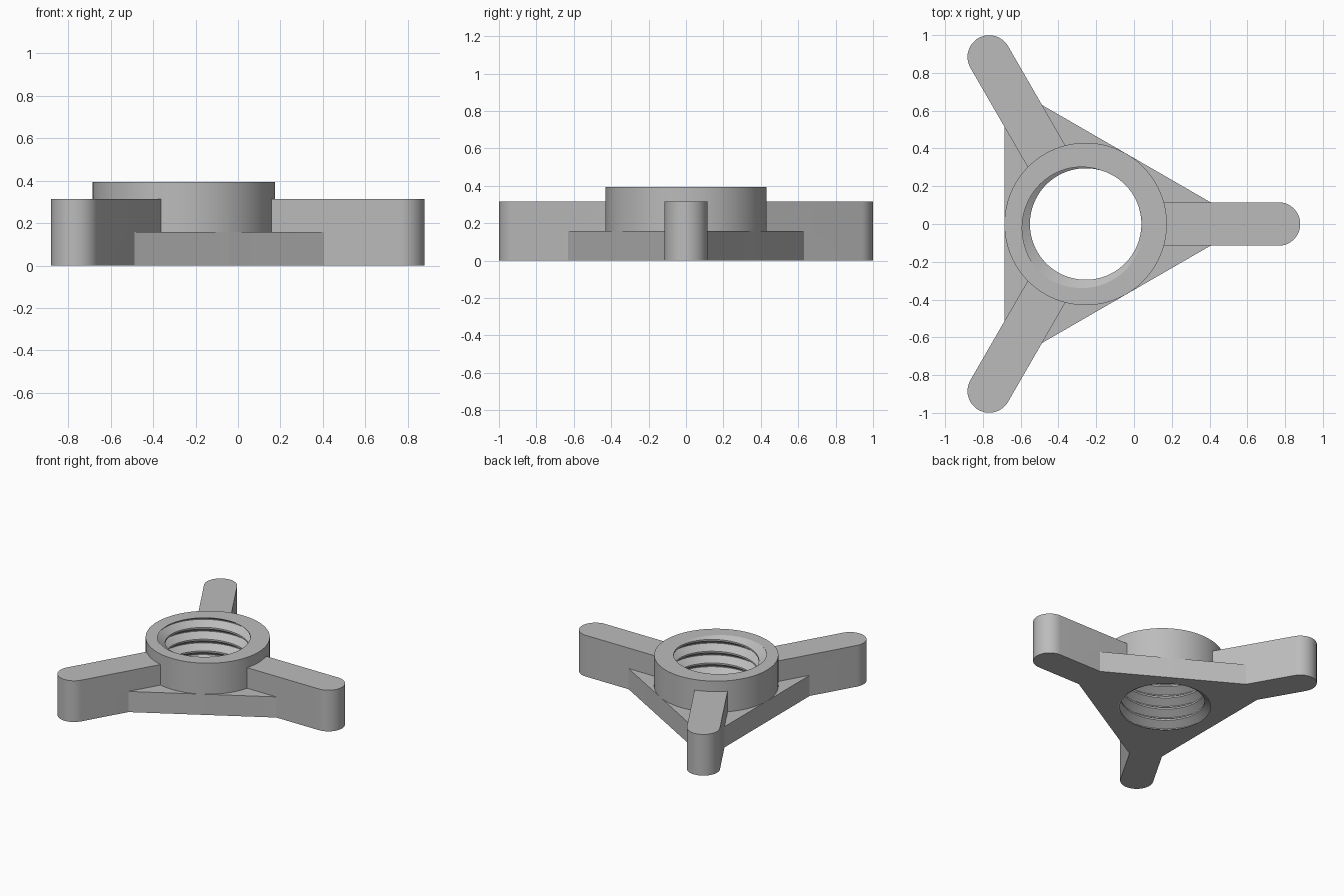
import bpy, bmesh
from math import pi, cos, sin, radians, sqrt

if "Cube" in bpy.data.objects:
    bpy.data.objects.remove(bpy.data.objects["Cube"], do_unlink=True)

CENTRE_X = -0.256
HUB_R, HUB_H = 0.43, 0.395
ARM_R, ARM_H, ARM_REACH = 0.115, 0.315, 1.021
WEB_H = 0.158
ROOT_R, CREST_R, PITCH = 0.35, 0.295, 0.09

grey = bpy.data.materials.new("grey plastic")
grey.use_nodes = True
grey.diffuse_color = (0.5, 0.5, 0.5, 1)
grey.node_tree.nodes["Principled BSDF"].inputs["Base Color"].default_value = (0.5, 0.5, 0.5, 1)


def make_object(name, bm):
    bmesh.ops.recalc_face_normals(bm, faces=bm.faces)
    mesh = bpy.data.meshes.new(name)
    bm.to_mesh(mesh)
    bm.free()
    mesh.materials.append(grey)
    obj = bpy.data.objects.new(name, mesh)
    obj.location.x = CENTRE_X
    bpy.context.collection.objects.link(obj)
    return obj


def prism(name, outline, height):
    bm = bmesh.new()
    face = bm.faces.new([bm.verts.new((x, y, 0)) for x, y in outline])
    top = bmesh.ops.extrude_face_region(bm, geom=[face])["geom"]
    verts = [v for v in top if isinstance(v, bmesh.types.BMVert)]
    bmesh.ops.translate(bm, verts=verts, vec=(0, 0, height))
    return make_object(name, bm)


def turned(points, angle):
    c, s = cos(angle), sin(angle)
    return [(x * c - y * s, x * s + y * c) for x, y in points]


def thread_core(name, steps=96, turns=8):
    """Closed screw-shaped solid whose rows follow the helix."""
    profile = [(0, ROOT_R), (0.06, ROOT_R), (0.46, CREST_R), (0.60, CREST_R)]
    count, total = len(profile), steps * turns
    base = HUB_H - PITCH * (6 + 2 / 3)
    bm = bmesh.new()
    grid = {}

    def vert(i, k):
        if k == count:
            i, k = i + steps, 0
        if (i, k) not in grid:
            offset, r = profile[k]
            a = 2 * pi * i / steps
            grid[i, k] = bm.verts.new((r * cos(a), r * sin(a), base + PITCH * (i / steps + offset)))
        return grid[i, k]

    for i in range(total):
        for k in range(count):
            bm.faces.new((vert(i, k), vert(i + 1, k), vert(i + 1, k + 1), vert(i, k + 1)))
    # Close both ends with fans
    for start, z in ((0, base - PITCH), (total, base + PITCH * (turns + 2))):
        rim = [vert(start + i, 0) for i in range(steps + 1)]
        rim += [vert(start, k) for k in range(count - 1, 0, -1)]
        tip = bm.verts.new((0, 0, z))
        for a, b in zip(rim, rim[1:] + rim[:1]):
            bm.faces.new((a, b, tip))
    return make_object(name, bm)


# Round hub
ring = [(HUB_R * cos(2 * pi * i / 96), HUB_R * sin(2 * pi * i / 96)) for i in range(96)]
hub = prism("threaded_hub_with_arms", ring, HUB_H)

# Triangular web, its corners trimmed to the arm width
corner = 2 * HUB_R - ARM_R * sqrt(3)
web_outline = []
for n in range(3):
    web_outline += turned([(corner, -ARM_R), (corner, ARM_R)], radians(120 * n))
parts = [prism("web_plate", web_outline, WEB_H)]

# Three arms with rounded ends
arm_outline = [(0.2, ARM_R), (0.2, -ARM_R)]
for i in range(33):
    a = -pi / 2 + pi * i / 32
    arm_outline.append((ARM_REACH + ARM_R * cos(a), ARM_R * sin(a)))
for n in range(3):
    parts.append(prism(f"arm_{n + 1}", turned(arm_outline, radians(120 * n)), ARM_H))

# Join the parts, then cut the threaded bore
core = thread_core("thread_cutter")
for helper, operation in [(p, 'UNION') for p in parts] + [(core, 'DIFFERENCE')]:
    mod = hub.modifiers.new(helper.name, 'BOOLEAN')
    mod.object, mod.operation, mod.solver = helper, operation, 'EXACT'

bpy.ops.object.select_all(action='DESELECT')
hub.select_set(True)
bpy.context.view_layer.objects.active = hub
for mod in list(hub.modifiers):
    bpy.ops.object.modifier_apply(modifier=mod.name)
for helper in parts + [core]:
    bpy.data.objects.remove(helper, do_unlink=True)
bpy.ops.object.shade_smooth_by_angle(angle=radians(25))
